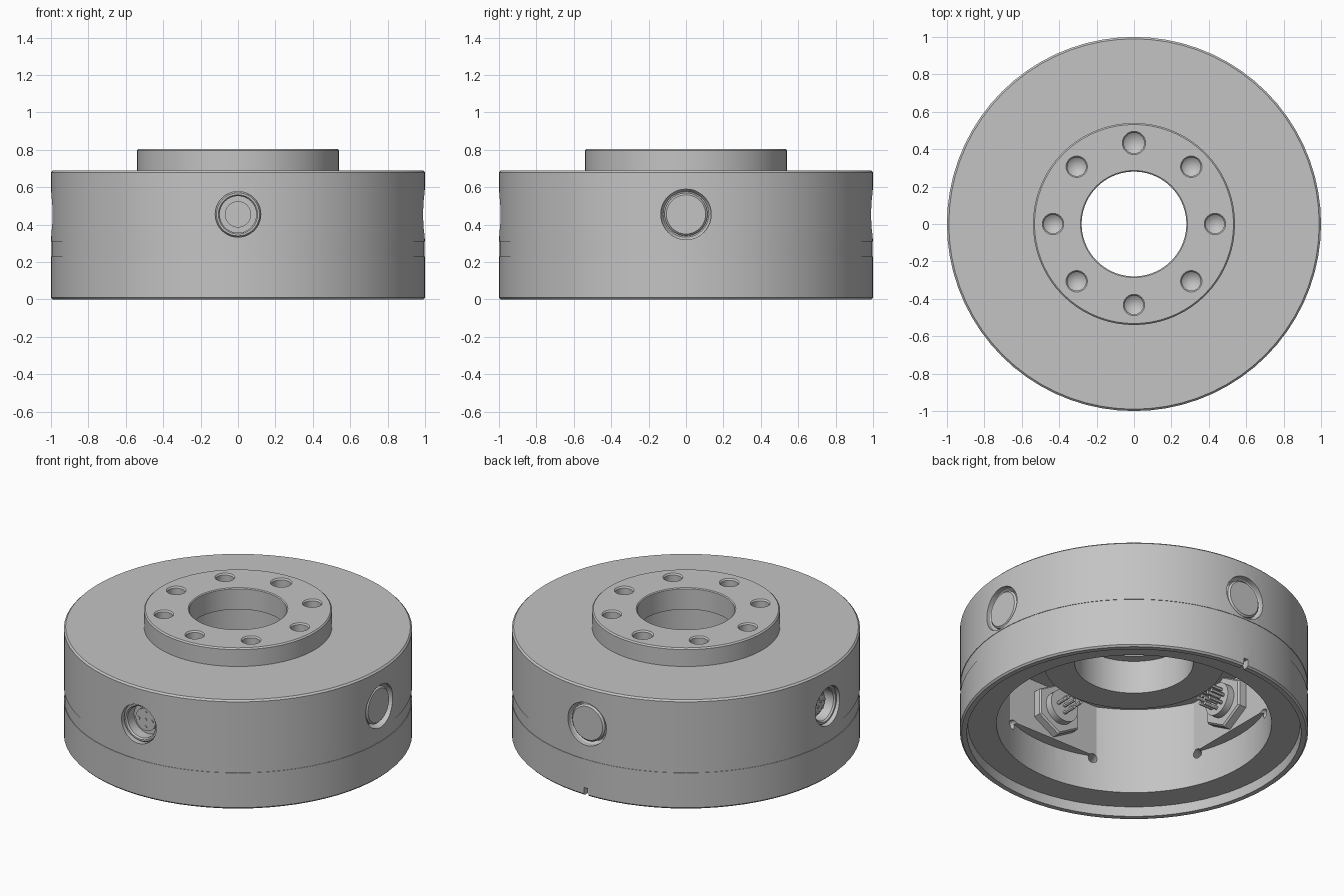
import bpy, bmesh, math
from mathutils import Matrix

cube = bpy.data.objects.get("Cube")
if cube:
    bpy.data.objects.remove(cube)

grey = bpy.data.materials.new("machined_grey")
grey.use_nodes = True
grey.diffuse_color = (0.55, 0.55, 0.55, 1)
grey.node_tree.nodes["Principled BSDF"].inputs["Base Color"].default_value = (0.55, 0.55, 0.55, 1)

PORT_Z = 0.455
HOLE_Z = 0.265


def radial(deg, z=PORT_Z):
    """Local z points outward from the axis at the given azimuth."""
    return (Matrix.Translation((0, 0, z)) @ Matrix.Rotation(math.radians(deg), 4, 'Z')
            @ Matrix.Rotation(math.pi / 2, 4, 'Y'))


def lathe(bm, profile, matrix=Matrix(), sides=32, closed=False):
    """Revolve (radius, height) points around local z."""
    part = bmesh.new()
    rings = []
    for r, z in profile:
        rings.append([part.verts.new((r * math.cos(2 * math.pi * i / sides),
                                      r * math.sin(2 * math.pi * i / sides), z))
                      for i in range(sides)] if r else [part.verts.new((0, 0, z))] * sides)
    pairs = list(zip(rings, rings[1:]))
    if closed:
        pairs.append((rings[-1], rings[0]))
    for a, b in pairs:
        for i in range(sides):
            j = (i + 1) % sides
            corners = list(dict.fromkeys((a[i], a[j], b[j], b[i])))
            part.faces.new(corners)
    merge(bm, part, matrix)


def rod(bm, r, z0, z1, matrix=Matrix(), sides=24):
    lathe(bm, [(0, z0), (r, z0), (r, z1), (0, z1)], matrix, sides)


def merge(bm, part, matrix):
    bmesh.ops.recalc_face_normals(part, faces=part.faces)
    part.transform(matrix)
    mesh = bpy.data.meshes.new("temp")
    part.to_mesh(mesh)
    part.free()
    bm.from_mesh(mesh)
    bpy.data.meshes.remove(mesh)


def finish(name, bm):
    mesh = bpy.data.meshes.new(name)
    bm.to_mesh(mesh)
    bm.free()
    mesh.materials.append(grey)
    obj = bpy.data.objects.new(name, mesh)
    bpy.context.collection.objects.link(obj)
    return obj


def select(obj):
    bpy.ops.object.select_all(action='DESELECT')
    obj.select_set(True)
    bpy.context.view_layer.objects.active = obj


def smooth(obj):
    select(obj)
    bpy.ops.object.shade_smooth_by_angle(angle=math.radians(30))


# Housing: cup with raised flange, hub, stepped bore and a recessed lower rim
bm = bmesh.new()
lathe(bm, [(0.96, 0), (0.99, 0), (1, 0.01), (1, 0.23), (0.997, 0.23), (0.997, 0.31),
           (1, 0.31), (1, 0.68), (0.99, 0.69), (0.54, 0.69), (0.54, 0.797), (0.532, 0.805),
           (0.286, 0.805), (0.28, 0.8), (0.28, 0.67), (0.34, 0.67), (0.34, 0.46),
           (0.52, 0.46), (0.52, 0.61), (0.79, 0.61), (0.79, 0.06), (0.955, 0.06)],
      sides=72, closed=True)
housing = finish("housing", bm)

# Flat mounting pads on the inside wall
bm = bmesh.new()
half = math.acos(0.72 / 0.8)
for k in range(4):
    part = bmesh.new()
    arc = [k * math.pi / 2 + half * (i / 6 - 1) for i in range(13)]
    face = part.faces.new([part.verts.new((0.8 * math.cos(a), 0.8 * math.sin(a), 0.28)) for a in arc])
    top = bmesh.ops.extrude_face_region(part, geom=[face])
    bmesh.ops.translate(part, vec=(0, 0, 0.34),
                        verts=[v for v in top["geom"] if isinstance(v, bmesh.types.BMVert)])
    merge(bm, part, Matrix())
pads = finish("mounting_pads", bm)

# Cutters: ports, flange bolt holes, radial holes and the rim notch
SOCKETS = (180, 270)
CAPS = (0, 90)
bm = bmesh.new()
for deg in SOCKETS:
    rod(bm, 0.122, 0.6, 1.1, radial(deg), 40)
for deg in CAPS:
    rod(bm, 0.135, 0.6, 1.1, radial(deg), 40)
for k in range(8):
    a = k * math.pi / 4
    r = 0.055 if k == 2 else 0.05
    lathe(bm, [(0, 0.62), (r, 0.66), (r, 0.796), (r + 0.008, 0.806), (r + 0.008, 0.9), (0, 0.9)],
          Matrix.Translation((0.433 * math.cos(a), 0.433 * math.sin(a), 0)))
    rod(bm, 0.027, 0.65, 0.96, radial(22.5 + 45 * k, HOLE_Z), 20)
part = bmesh.new()
bmesh.ops.create_cube(part, size=1)
merge(bm, part, Matrix.Translation((0, 0.98, 0)) @ Matrix.Diagonal((0.03, 0.12, 0.1, 1)))
cutter = finish("cutter", bm)
cutter.hide_render = True

for obj in (housing, pads):
    mod = obj.modifiers.new("cut", 'BOOLEAN')
    mod.object = cutter
    mod.operation = 'DIFFERENCE'
    mod.solver = 'EXACT'
    select(obj)
    bpy.ops.object.modifier_apply(modifier="cut")
    smooth(obj)
bpy.data.objects.remove(cutter)


def ring_points(count, r):
    return [(r * math.cos(2 * math.pi * i / count), r * math.sin(2 * math.pi * i / count))
            for i in range(count)]


# Connectors with a recessed contact insert outside and solder pins inside
LAYOUTS = {270: [(0, 0)] + ring_points(4, 0.047),
           180: ring_points(8, 0.06) + ring_points(4, 0.025)}
for deg, pins in LAYOUTS.items():
    side = "front" if deg == 270 else "right"
    m = radial(deg)
    bm = bmesh.new()
    lathe(bm, [(0, 0.62), (0.1, 0.62), (0.1, 0.7), (0.122, 0.7), (0.122, 0.965), (0.115, 0.975),
               (0.105, 0.975), (0.098, 0.965), (0.098, 0.9), (0.07, 0.9), (0.07, 0.925),
               (0, 0.925)], m, 40)
    smooth(finish(side + "_connector", bm))
    bm = bmesh.new()
    for x, y in pins:
        at = m @ Matrix.Translation((x, y, 0))
        rod(bm, 0.009, 0.92, 0.93, at, 12)
        rod(bm, 0.011, 0.53, 0.63, at, 12)
    smooth(finish(side + "_pins", bm))

# Blanking caps with a stepped collar
for deg in CAPS:
    bm = bmesh.new()
    lathe(bm, [(0, 0.66), (0.1, 0.66), (0.1, 0.7), (0.135, 0.7), (0.135, 0.965), (0.122, 0.945),
               (0.115, 0.945), (0.115, 0.975), (0.105, 0.985), (0, 0.985)], radial(deg), 40)
    smooth(finish("left_cap" if deg == 0 else "back_cap", bm))

# Hexagonal lock nuts against the pads
bm = bmesh.new()
for deg in SOCKETS + CAPS:
    lathe(bm, [(0, 0.665), (0.155, 0.665), (0.165, 0.675), (0.165, 0.722), (0, 0.722)],
          radial(deg), 6)
smooth(finish("lock_nuts", bm))
